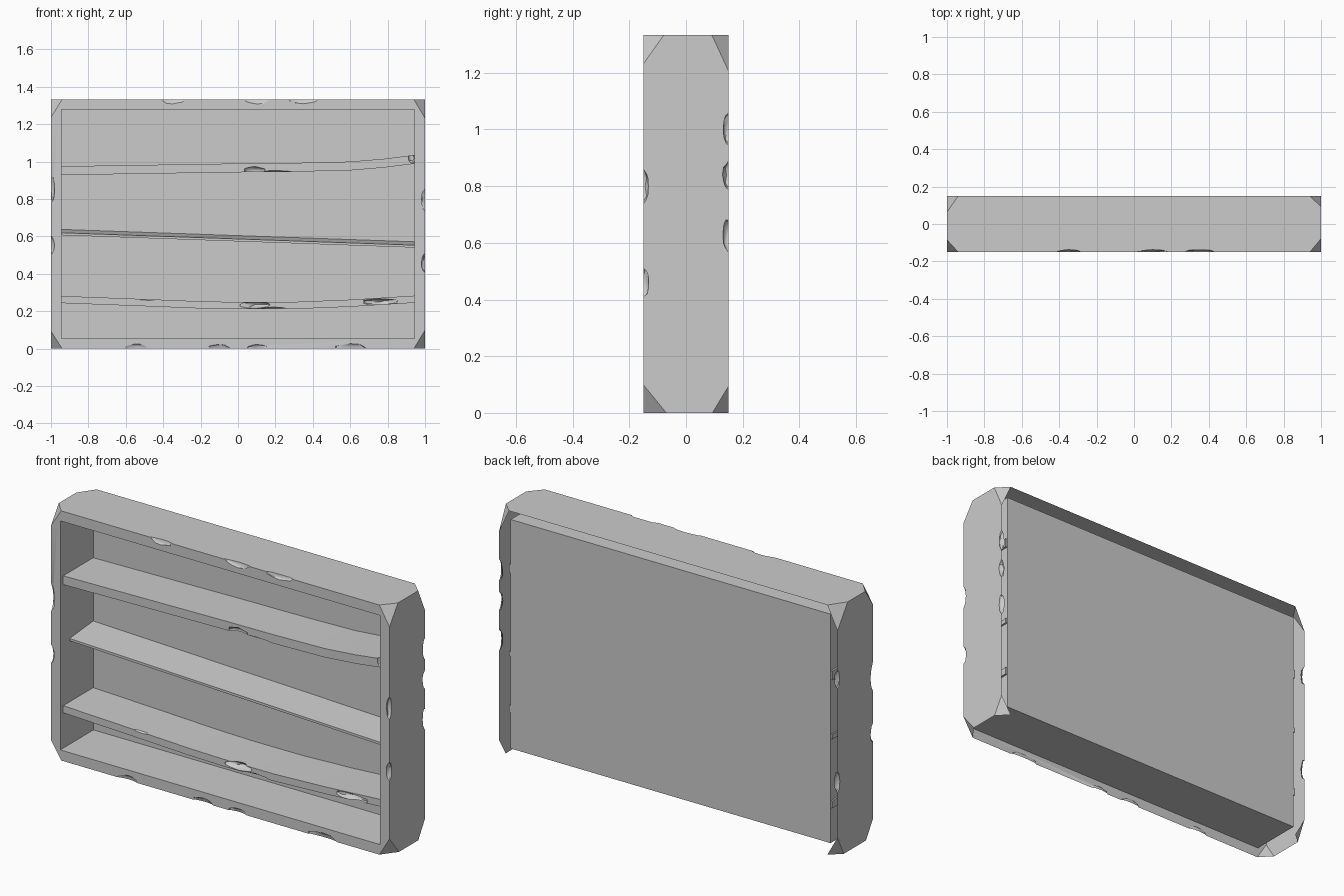
import bpy, bmesh, random
from mathutils import Matrix, Vector

random.seed(4)
if "Cube" in bpy.data.objects:
    bpy.data.objects.remove(bpy.data.objects["Cube"])

W, D, H = 1.0, 0.15, 1.333     # half width, half depth, height
RIM, BACK = 0.055, 0.13        # rim width, depth of the back panel

grey = bpy.data.materials.new("plain_grey")
grey.use_nodes = True
grey.diffuse_color = (0.6, 0.6, 0.6, 1)
grey.node_tree.nodes["Principled BSDF"].inputs["Base Color"].default_value = (0.6, 0.6, 0.6, 1)


def make(name, bm):
    bmesh.ops.recalc_face_normals(bm, faces=bm.faces)
    mesh = bpy.data.meshes.new(name)
    bm.to_mesh(mesh)
    bm.free()
    mesh.materials.append(grey)
    obj = bpy.data.objects.new(name, mesh)
    bpy.context.collection.objects.link(obj)
    return obj


def box(bm, lo, hi):
    lo, hi = Vector(lo), Vector(hi)
    m = Matrix.Translation((lo + hi) / 2) @ Matrix.Diagonal((*(hi - lo), 1))
    bmesh.ops.create_cube(bm, size=1, matrix=m)


def chip(bm, at, radii):
    # faceted lump that bites into an edge
    m = Matrix.Translation(at) @ Matrix.Diagonal((*radii, 1))
    verts = bmesh.ops.create_icosphere(bm, subdivisions=2, radius=1, matrix=m)["verts"]
    for v in verts:
        v.co = Vector(at) + (v.co - Vector(at)) * random.uniform(0.85, 1.1)


def diamond(bm, at, radii):
    # planar bite for a corner
    verts = []
    for axis in range(3):
        for side in (-1, 1):
            p = Vector(at)
            p[axis] += side * radii[axis]
            verts.append(bm.verts.new(p))
    bmesh.ops.convex_hull(bm, input=verts)


def carve(obj, cutter_bm):
    # subtract a cutter and keep the result as plain geometry
    cutter = make(obj.name + "_cutter", cutter_bm)
    mod = obj.modifiers.new("carve", "BOOLEAN")
    mod.object, mod.solver, mod.operation = cutter, "EXACT", "DIFFERENCE"
    mod.use_self = True
    bpy.context.view_layer.update()
    graph = bpy.context.evaluated_depsgraph_get()
    mesh = bpy.data.meshes.new_from_object(obj.evaluated_get(graph))
    obj.modifiers.clear()
    obj.data = mesh
    bpy.data.objects.remove(cutter)


def smooth(obj):
    bpy.ops.object.select_all(action="DESELECT")
    obj.select_set(True)
    bpy.context.view_layer.objects.active = obj
    bpy.ops.object.shade_smooth_by_angle(angle=0.6)


# Frame: solid block, hollowed from the front, with worn edges
bm = bmesh.new()
box(bm, (-W, -D, 0), (W, D, H))
frame = make("frame", bm)
bm = bmesh.new()
box(bm, (RIM - W, -1, RIM), (W - RIM, BACK, H - RIM))
carve(frame, bm)

bm = bmesh.new()
for sx in (-W, W):
    for sy in (-D, D):
        for z in (0, H):
            diamond(bm, (sx, sy, z), (0.06, random.uniform(0.05, 0.09), random.uniform(0.09, 0.13)))
for x, y, z, length in ((W, -D, 0.8, 0.06), (W, -D, 0.46, 0.05), (W, D, 1.0, 0.06),
                        (W, D, 0.84, 0.05), (W, D, 0.63, 0.06), (-W, -D, 0.85, 0.08),
                        (-W, -D, 0.55, 0.05), (-W, D, 0.4, 0.06), (-W, D, 0.95, 0.05)):
    chip(bm, (x, y, z), (0.02, 0.02, length))
for x, z in ((-0.35, H), (0.1, H), (0.35, H), (-0.55, 0), (-0.1, 0), (0.1, 0), (0.6, 0)):
    chip(bm, (x, -D, z), (random.uniform(0.05, 0.1), 0.012, 0.025))
carve(frame, bm)

# Open the rim at the back and underneath
bm = bmesh.new()
bm.from_mesh(frame.data)
opened = [f for f in bm.faces
          if all(v.co.y > D - 0.001 for v in f.verts) or all(v.co.z < 0.001 for v in f.verts)]
bmesh.ops.delete(bm, geom=opened, context="FACES")
bm.to_mesh(frame.data)
bm.free()
smooth(frame)


def shelf(name, path, thick, front, drop=0.0, chips=()):
    # board swept along a sagging line of (x, top height)
    bm = bmesh.new()
    rings = []
    for x, z in path:
        section = ((front, z - drop), (BACK - 0.002, z),
                   (BACK - 0.002, z - thick), (front, z - drop - thick * (0.5 if drop else 1)))
        rings.append([bm.verts.new((x, y, h)) for y, h in section])
    for a, b in zip(rings, rings[1:]):
        for i in range(4):
            j = (i + 1) % 4
            bm.faces.new((a[i], a[j], b[j], b[i]))
    bm.faces.new(rings[0])
    bm.faces.new(rings[-1])
    obj = make(name, bm)
    if chips:
        bm = bmesh.new()
        for at, radii in chips:
            chip(bm, at, radii)
        carve(obj, bm)
    smooth(obj)


E = 0.955   # shelf ends sit slightly inside the side walls
shelf("upper_shelf", ((-E, 0.975), (0, 0.99), (0.3, 0.993), (0.6, 1.0), (0.78, 1.015), (E, 1.037)),
      0.047, -0.125,
      chips=(((0.09, -0.125, 0.95), (0.06, 0.025, 0.025)), ((0.2, -0.125, 0.94), (0.12, 0.015, 0.012)),
             ((0.93, -0.125, 1.02), (0.02, 0.02, 0.03))))
shelf("middle_shelf", ((-E, 0.638), (E, 0.571)), 0.026, -0.07, 0.018)
shelf("lower_shelf", ((-E, 0.282), (-0.5, 0.265), (-0.2, 0.253), (0, 0.249), (0.3, 0.25), (0.6, 0.262), (E, 0.284)),
      0.038, -0.125,
      chips=(((0.09, -0.125, 0.235), (0.08, 0.035, 0.02)), ((0.19, -0.125, 0.212), (0.08, 0.015, 0.01)),
             ((0.76, -0.125, 0.25), (0.1, 0.03, 0.018)), ((-0.48, -0.125, 0.266), (0.05, 0.012, 0.008))))
